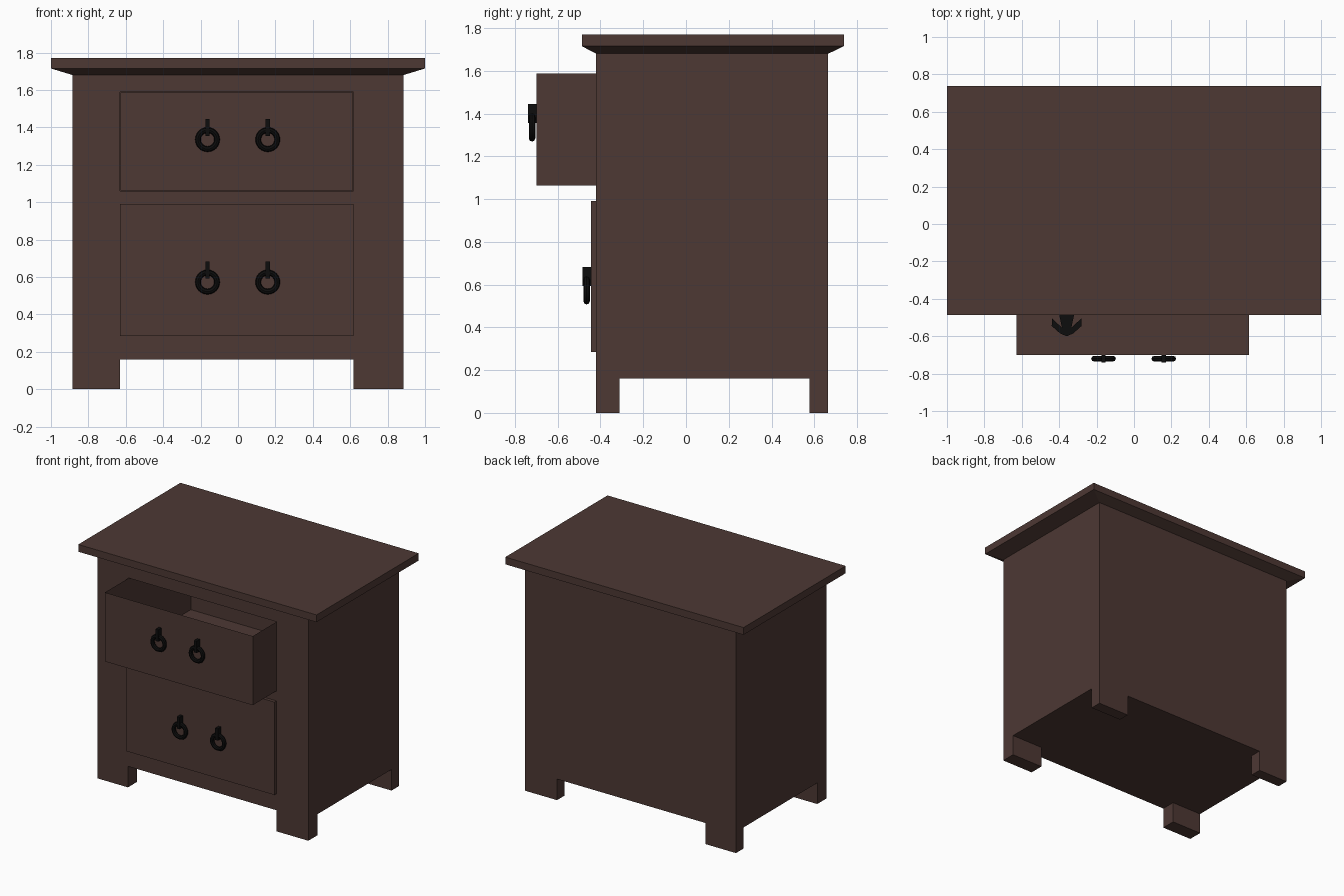
import bpy, bmesh, math

if "Cube" in bpy.data.objects:
    bpy.data.objects.remove(bpy.data.objects["Cube"])


def material(name, rgb):
    m = bpy.data.materials.new(name)
    m.diffuse_color = (*rgb, 1)
    m.use_nodes = True
    m.node_tree.nodes["Principled BSDF"].inputs["Base Color"].default_value = m.diffuse_color
    return m


WOOD = material("dark_wood", (0.075, 0.040, 0.034))
IRON = material("black_iron", (0.004, 0.004, 0.004))


def finish(name, bm, mat):
    mesh = bpy.data.meshes.new(name)
    bm.to_mesh(mesh)
    bm.free()
    mesh.materials.append(mat)
    ob = bpy.data.objects.new(name, mesh)
    bpy.context.collection.objects.link(ob)
    return ob


def loft(name, rects, mat, open_top=False):
    """Stack rectangles (x0, x1, y0, y1, z) from bottom to top into a shell."""
    bm = bmesh.new()
    rings = [[bm.verts.new(p) for p in ((a, c, z), (b, c, z), (b, d, z), (a, d, z))]
             for a, b, c, d, z in rects]
    for lo, hi in zip(rings, rings[1:]):
        for i in range(4):
            j = (i + 1) % 4
            bm.faces.new((lo[i], lo[j], hi[j], hi[i]))
    bm.faces.new(rings[0][::-1])
    if not open_top:
        bm.faces.new(rings[-1])
    return finish(name, bm, mat)


def box(name, x0, x1, y0, y1, z0, z1, mat, open_top=False):
    return loft(name, [(x0, x1, y0, y1, z0), (x0, x1, y0, y1, z1)], mat, open_top)


BX, BY0, BY1 = 0.885, -0.42, 0.665     # carcass footprint
DX0, DX1 = -0.63, 0.617                # drawer width
LEG_Z = 0.16

# carcass with a cavity for the open drawer
body = box("carcass", -BX, BX, BY0, BY1, LEG_Z, 1.68, WOOD)
cutter = box("cavity_cutter", DX0, DX1, -0.9, 0.34, 1.06, 1.59, WOOD)
cutter.hide_render = True
cutter.hide_viewport = True
cut = body.modifiers.new("drawer_cavity", 'BOOLEAN')
cut.object = cutter
cut.operation = 'DIFFERENCE'
cut.solver = 'EXACT'

# legs
for side, x0, x1 in (("left", -BX, DX0), ("right", DX1, BX)):
    box("front_leg_" + side, x0, x1, BY0, -0.31, 0, LEG_Z, WOOD)
    box("back_leg_" + side, x0, x1, 0.577, BY1, 0, LEG_Z, WOOD)

# table top with sloped underside
loft("table_top", [(-BX, BX, BY0, BY1, 1.68), (-1, 1, -0.487, 0.738, 1.715),
                   (-1, 1, -0.487, 0.738, 1.77)], WOOD)

# drawers: upper one pulled out and open, lower one closed
e = 0.003
box("upper_drawer", DX0 + e, DX1 - e, -0.70, 0.33, 1.06 + e, 1.59 - e, WOOD, open_top=True)
box("lower_drawer", DX0, DX1, -0.445, BY0 + 0.01, 0.285, 0.99, WOOD)


# ring pulls
def ring_pull(name, x, y, z):
    box(name + "_stem", x - 0.011, x + 0.011, y - 0.04, y, z + 0.02, z + 0.11, IRON)
    bpy.ops.mesh.primitive_torus_add(major_segments=24, minor_segments=8,
                                     major_radius=0.051, minor_radius=0.015,
                                     location=(x, y - 0.02, z),
                                     rotation=(math.pi / 2, 0, 0))
    ring = bpy.context.object
    ring.name = name + "_ring"
    ring.data.materials.append(IRON)
    bpy.ops.object.shade_smooth_by_angle()


for row, y, z in (("upper", -0.70, 1.335), ("lower", -0.445, 0.573)):
    for side, x in (("left", -0.163), ("right", 0.159)):
        ring_pull(f"{row}_{side}_pull", x, y, z)

# small barbed iron trinket lying in the open drawer
half = [(0, -0.60), (0.035, -0.585), (0.08, -0.545), (0.078, -0.505), (0.025, -0.555),
        (0.04, -0.485), (0.03, -0.36)]
outline = half + [(-x, y) for x, y in half[:0:-1]]
bm = bmesh.new()
face = bm.faces.new([bm.verts.new((x - 0.36, y, 1.07)) for x, y in outline])
ext = bmesh.ops.extrude_face_region(bm, geom=[face])
for v in ext["geom"]:
    if isinstance(v, bmesh.types.BMVert):
        v.co.z += 0.03
bmesh.ops.recalc_face_normals(bm, faces=bm.faces[:])
finish("drawer_trinket", bm, IRON)
